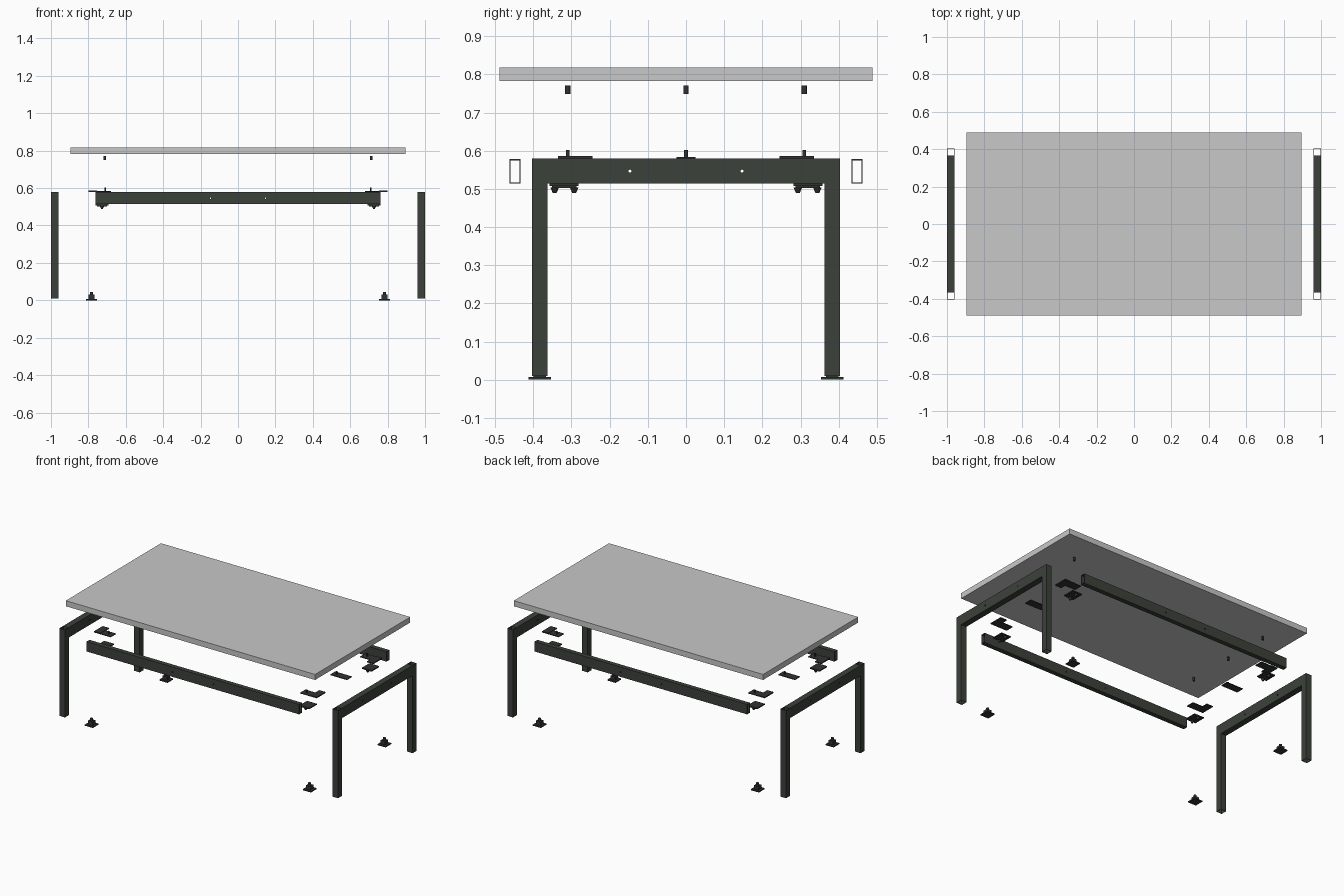
import bpy
import bmesh
from mathutils import Matrix, Vector

cube = bpy.data.objects.get("Cube")
if cube:
    bpy.data.objects.remove(cube, do_unlink=True)


def material(name, colour):
    m = bpy.data.materials.new(name)
    m.use_nodes = True
    m.diffuse_color = (*colour, 1)
    m.node_tree.nodes["Principled BSDF"].inputs["Base Color"].default_value = (*colour, 1)
    return m


TOP = material("light grey", (0.58, 0.58, 0.58))
FRAME = material("dark green grey", (0.045, 0.053, 0.042))
FITTING = material("charcoal", (0.03, 0.032, 0.03))


def add_box(bm, lo, hi):
    lo, hi = Vector(lo), Vector(hi)
    mat = Matrix.Translation((lo + hi) / 2) @ Matrix.Diagonal((*(hi - lo), 1))
    bmesh.ops.create_cube(bm, size=1, matrix=mat)


def add_rod(bm, centre, radius, length, axis="Z", tip=None, sides=16):
    turn = {"X": Matrix.Rotation(1.5708, 4, "Y"),
            "Y": Matrix.Rotation(1.5708, 4, "X"), "Z": Matrix()}[axis]
    bmesh.ops.create_cone(bm, cap_ends=True, segments=sides, radius1=radius,
                          radius2=radius if tip is None else tip, depth=length,
                          matrix=Matrix.Translation(centre) @ turn)


def finish(name, bm, mat):
    mesh = bpy.data.meshes.new(name)
    bm.to_mesh(mesh)
    bm.free()
    mesh.materials.append(mat)
    obj = bpy.data.objects.new(name, mesh)
    bpy.context.collection.objects.link(obj)
    return obj


def cut(obj, cutter_bm):
    cutter = finish("cutter", cutter_bm, FRAME)
    cutter.hide_render = True
    mod = obj.modifiers.new("cut", "BOOLEAN")
    mod.operation, mod.solver, mod.object = "DIFFERENCE", "EXACT", cutter
    bpy.context.view_layer.objects.active = obj
    bpy.ops.object.modifier_apply(modifier=mod.name)
    bpy.data.objects.remove(cutter, do_unlink=True)


def tube(name, lo, hi, axis, wall, hole_axis=None):
    """Open-ended box tube, with two optional cross-drilled holes."""
    bm = bmesh.new()
    add_box(bm, lo, hi)
    obj = finish(name, bm, FRAME)
    grow = Vector((wall, wall, wall))
    grow[axis] = -0.02
    bm = bmesh.new()
    add_box(bm, Vector(lo) + grow, Vector(hi) - grow)
    cut(obj, bm)
    if hole_axis:
        for side in (-1, 1):
            centre = (Vector(lo) + Vector(hi)) / 2
            centre[axis] = side * 0.147
            bm = bmesh.new()
            add_rod(bm, centre, 0.004, 0.2, hole_axis)
            cut(obj, bm)
    return obj


def span(sign, a, b):
    return sorted((sign * a, sign * b))


# Tabletop
bm = bmesh.new()
add_box(bm, (-0.895, -0.488, 0.782), (0.895, 0.488, 0.818))
finish("tabletop", bm, TOP)

SIDES = ((-1, "right"), (1, "left"))
ENDS = ((-1, "front"), (1, "back"))

# Long hollow rails
for sy, end in ENDS:
    y0, y1 = span(sy, 0.433, 0.463)
    tube(end + "_rail", (-0.763, y0, 0.514), (0.763, y1, 0.578), 0, 0.003, "Y")

for sx, side in SIDES:
    # Leg frame: a crossbar between two open posts
    x0, x1 = span(sx, 0.96, 1.0)
    tube(side + "_crossbar", (x0, -0.363, 0.514), (x1, 0.363, 0.579), 1, 0.003, "X")

    # Centre support plate with its bolt
    x0p, x1p = span(sx, 0.68, 0.8)
    bm = bmesh.new()
    add_box(bm, (x0p, -0.025, 0.579), (x1p, 0.025, 0.584))
    add_rod(bm, (sx * 0.71, 0, 0.592), 0.005, 0.02)
    finish(side + "_centre_plate", bm, FITTING)

    # Threaded inserts below the top
    for y in (-0.31, 0, 0.31):
        bm = bmesh.new()
        add_rod(bm, (sx * 0.712, y, 0.76), 0.007, 0.022)
        finish(side + "_insert", bm, FITTING)

    for sy, end in ENDS:
        name = end + "_" + side
        y0, y1 = span(sy, 0.363, 0.403)
        tube(name + "_post", (x0, y0, 0.01), (x1, y1, 0.579), 2, 0.002)

        # L-shaped corner plate with its bolt
        bm = bmesh.new()
        ya, yb = span(sy, 0.28, 0.335)
        add_box(bm, (x0p, ya, 0.579), (x1p, yb, 0.583))
        xa, xb = span(sx, 0.755, 0.8)
        ya, yb = span(sy, 0.245, 0.335)
        add_box(bm, (xa, ya, 0.579), (xb, yb, 0.586))
        add_rod(bm, (sx * 0.71, sy * 0.31, 0.592), 0.005, 0.02)
        finish(name + "_corner_plate", bm, FITTING)

        # Clamp with two bolt heads
        bm = bmesh.new()
        xa, xb = span(sx, 0.693, 0.763)
        ya, yb = span(sy, 0.282, 0.358)
        add_box(bm, (xa, ya, 0.507), (xb, yb, 0.514))
        xa, xb = span(sx, 0.7, 0.755)
        ya, yb = span(sy, 0.287, 0.351)
        add_box(bm, (xa, ya, 0.502), (xb, yb, 0.507))
        for y in (0.293, 0.344):
            add_rod(bm, (sx * 0.727, sy * y, 0.496), 0.005, 0.014, tip=0.011)
        finish(name + "_clamp", bm, FITTING)

        # Foot: flat plate, plug and stud
        bm = bmesh.new()
        cx, cy = sx * 0.783, sy * 0.383
        add_box(bm, (cx - 0.029, cy - 0.029, 0), (cx + 0.029, cy + 0.029, 0.007))
        add_box(bm, (cx - 0.016, cy - 0.016, 0.007), (cx + 0.016, cy + 0.016, 0.03))
        add_rod(bm, (cx, cy, 0.037), 0.009, 0.016)
        finish(name + "_foot", bm, FITTING)
